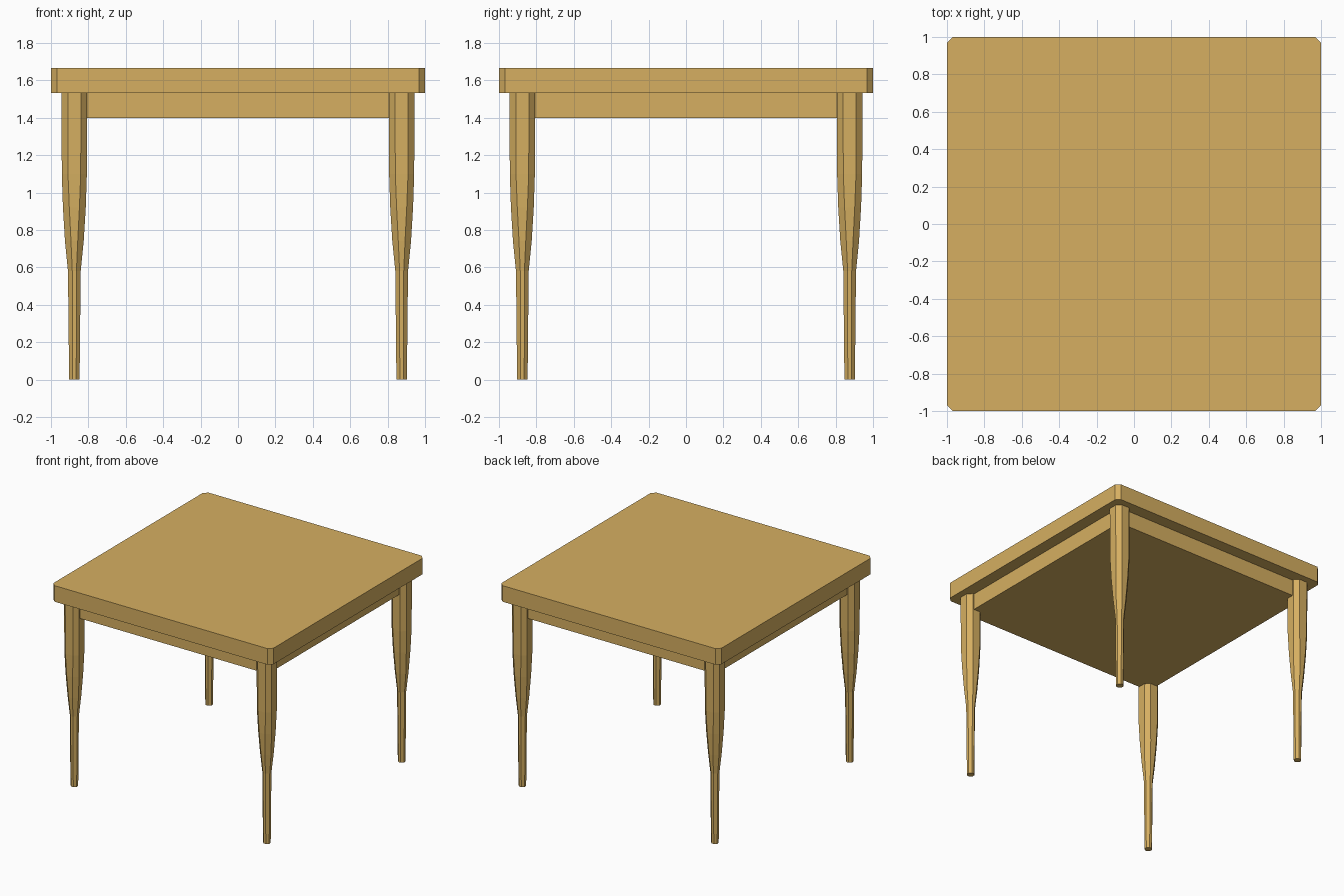
import bpy, bmesh

if "Cube" in bpy.data.objects:
    bpy.data.objects.remove(bpy.data.objects["Cube"])

wood = bpy.data.materials.new("light_oak")
wood.diffuse_color = (0.67, 0.43, 0.12, 1)
wood.use_nodes = True
wood.node_tree.nodes["Principled BSDF"].inputs["Base Color"].default_value = wood.diffuse_color


def chamfered(half, flat, z, cx=0, cy=0):
    """Eight-point square ring with cut corners."""
    pts = [(half, -flat), (half, flat), (flat, half), (-flat, half),
           (-half, flat), (-half, -flat), (-flat, -half), (flat, -half)]
    return [(cx + x, cy + y, z) for x, y in pts]


def loft(name, rings):
    """Skin stacked rings into a closed solid."""
    bm = bmesh.new()
    loops = [[bm.verts.new(p) for p in ring] for ring in rings]
    for a, b in zip(loops, loops[1:]):
        n = len(a)
        for i in range(n):
            j = (i + 1) % n
            bm.faces.new((a[i], a[j], b[j], b[i]))
    bm.faces.new(loops[0][::-1])
    bm.faces.new(loops[-1])
    bmesh.ops.recalc_face_normals(bm, faces=bm.faces[:])
    me = bpy.data.meshes.new(name)
    bm.to_mesh(me)
    bm.free()
    me.materials.append(wood)
    ob = bpy.data.objects.new(name, me)
    bpy.context.collection.objects.link(ob)
    return ob


# Table top with clipped corners
loft("table_top", [chamfered(1.0, 0.968, z) for z in (1.533, 1.665)])

# Solid apron block under the top
A = 0.9
loft("apron", [[(A, -A, z), (A, A, z), (-A, A, z), (-A, -A, z)] for z in (1.4, 1.533)])

# Tapered eight-sided legs: z, half width, half width of the flat face
profile = [(0, 0.028, 0.010), (0.58, 0.034, 0.011), (0.74, 0.050, 0.018),
           (0.92, 0.061, 0.027), (1.1, 0.067, 0.034), (1.533, 0.069, 0.035)]
for sy, side in ((-1, "front"), (1, "back")):
    for sx, hand in ((-1, "left"), (1, "right")):
        loft(f"{side}_{hand}_leg",
             [chamfered(h, f, z, 0.875 * sx, 0.875 * sy) for z, h, f in profile])
